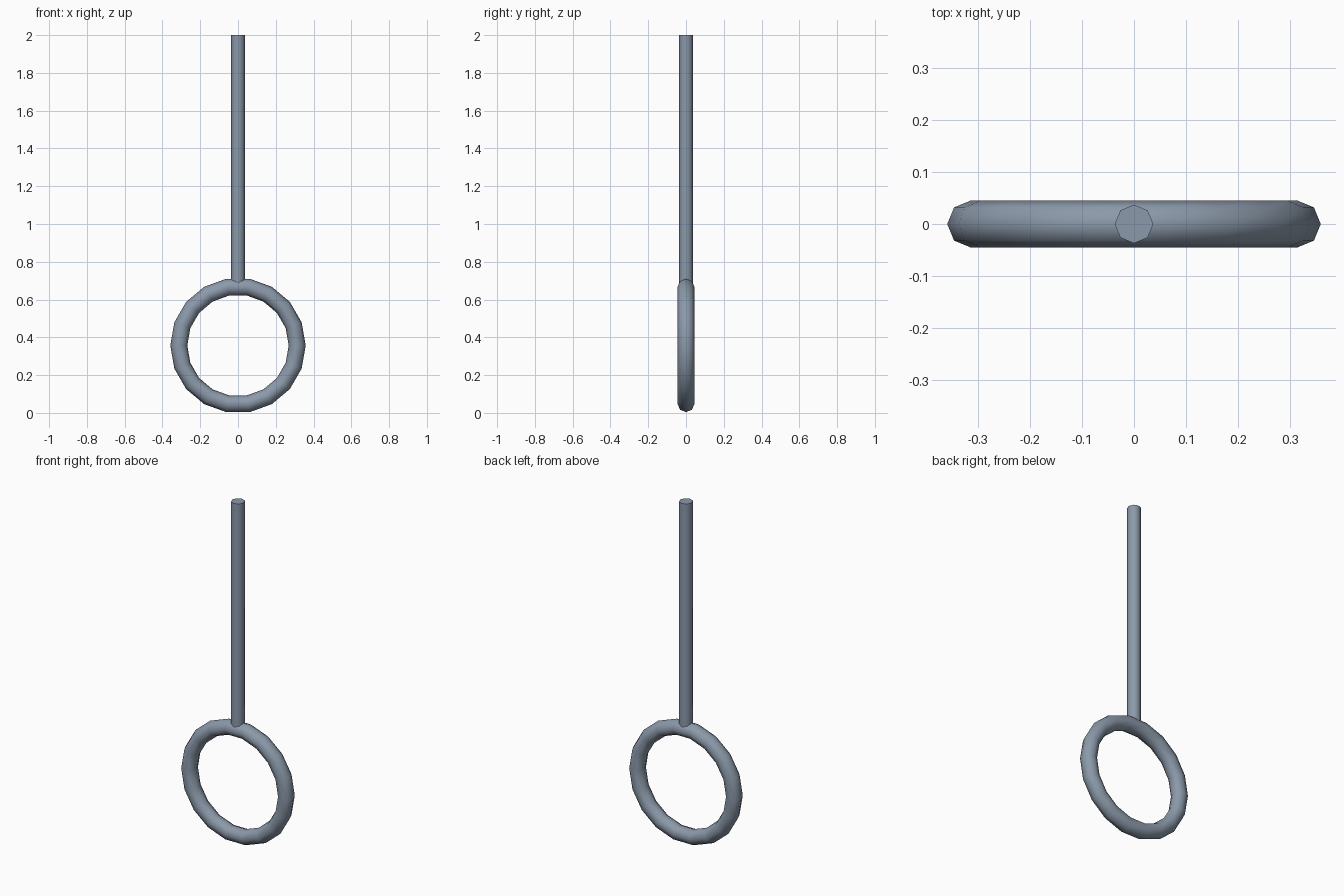
import bpy
import math

cube = bpy.data.objects.get("Cube")
if cube:
    bpy.data.objects.remove(cube, do_unlink=True)

# Blue-grey metal
steel = bpy.data.materials.new("steel_blue_grey")
steel.use_nodes = True
colour = (0.26, 0.32, 0.40, 1.0)
steel.diffuse_color = colour
steel.node_tree.nodes["Principled BSDF"].inputs["Base Color"].default_value = colour


def finish(name):
    obj = bpy.context.object
    obj.name = name
    obj.data.materials.append(steel)
    bpy.ops.object.transform_apply(location=False, rotation=True, scale=True)
    bpy.ops.object.shade_smooth_by_angle(angle=math.radians(60))
    return obj


RING_Z = 0.357
RING_RADIUS = 0.3135
TUBE_RADIUS = 0.045
SEGMENTS = 18
TOP_Z = 2.0

# Upright ring, flat segment at top and bottom
bpy.ops.mesh.primitive_torus_add(
    major_segments=SEGMENTS, minor_segments=8,
    major_radius=RING_RADIUS, minor_radius=TUBE_RADIUS,
    location=(0, 0, RING_Z), rotation=(math.pi / 2, 0, 0))
finish("ring")

# Straight rod, its lower end buried in the ring's tube
bottom_z = RING_Z + RING_RADIUS * math.cos(math.pi / SEGMENTS)
bpy.ops.mesh.primitive_cylinder_add(
    vertices=8, radius=0.037, depth=TOP_Z - bottom_z,
    location=(0, 0, (TOP_Z + bottom_z) / 2))
finish("rod")
